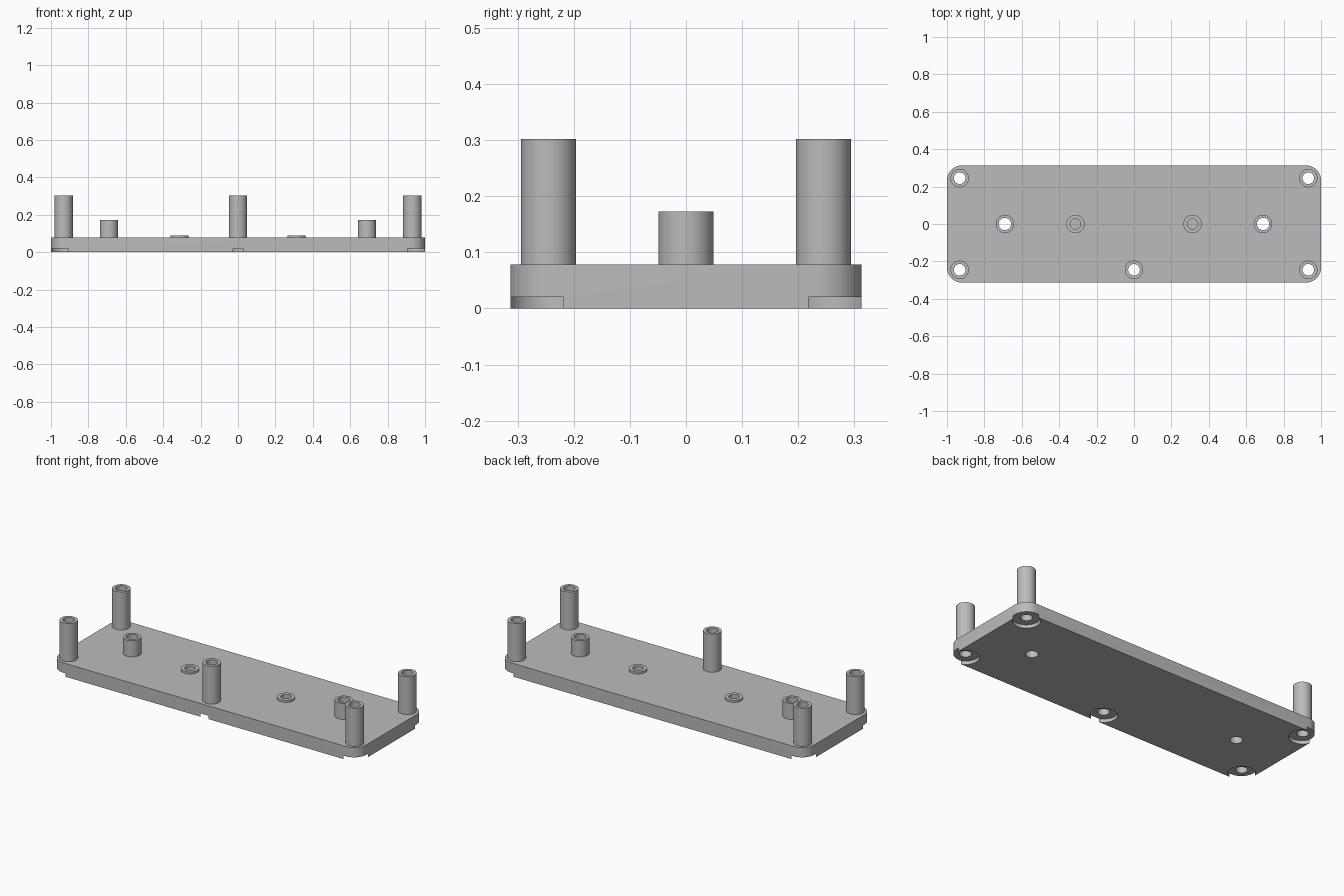
import bpy, bmesh, math
from mathutils import Matrix

if "Cube" in bpy.data.objects:
    bpy.data.objects.remove(bpy.data.objects["Cube"], do_unlink=True)

grey = bpy.data.materials.new("light_grey")
grey.use_nodes = True
COLOUR = (0.5, 0.5, 0.5, 1)
grey.diffuse_color = COLOUR
grey.node_tree.nodes["Principled BSDF"].inputs["Base Color"].default_value = COLOUR

HALF_X, HALF_Y, THICK = 1.0, 0.313, 0.078
CORNER_R, POST_R, BORE_R, COUNTERBORE_R = 0.08, 0.049, 0.031, 0.073
SIDES = 48


def finish(name, bm):
    bmesh.ops.recalc_face_normals(bm, faces=bm.faces)
    mesh = bpy.data.meshes.new(name)
    bm.to_mesh(mesh)
    bm.free()
    mesh.materials.append(grey)
    obj = bpy.data.objects.new(name, mesh)
    bpy.context.collection.objects.link(obj)
    return obj


def activate(obj):
    bpy.ops.object.select_all(action="DESELECT")
    obj.select_set(True)
    bpy.context.view_layer.objects.active = obj


def smooth(obj):
    activate(obj)
    bpy.ops.object.shade_smooth_by_angle(angle=math.radians(30))


def drill(obj, x, y, radius, z0, z1):
    """Cut a round hole from z0 to z1."""
    bm = bmesh.new()
    bmesh.ops.create_cone(bm, cap_ends=True, segments=SIDES, radius1=radius,
                          radius2=radius, depth=z1 - z0,
                          matrix=Matrix.Translation((x, y, (z0 + z1) / 2)))
    cutter = finish("hole_cutter", bm)
    cutter.hide_render = True
    activate(obj)
    mod = obj.modifiers.new("hole", "BOOLEAN")
    mod.operation, mod.solver, mod.object = "DIFFERENCE", "EXACT", cutter
    bpy.ops.object.modifier_apply(modifier=mod.name)
    bpy.data.objects.remove(cutter, do_unlink=True)


def tube(name, x, y, top, bore):
    """Hollow post standing on the plate, turned from its wall section."""
    bm = bmesh.new()
    section = [(POST_R, THICK), (POST_R, top), (bore, top), (bore, THICK)]
    verts = [bm.verts.new((x + r, y, z)) for r, z in section]
    edges = [bm.edges.new(pair) for pair in zip(verts, verts[1:])]
    bmesh.ops.spin(bm, geom=verts + edges, cent=(x, y, 0), axis=(0, 0, 1),
                   angle=math.tau, steps=SIDES)
    bmesh.ops.remove_doubles(bm, verts=bm.verts, dist=1e-5)
    smooth(finish(name, bm))


# Base plate with rounded corners
bm = bmesh.new()
bmesh.ops.create_cube(bm, size=1, matrix=Matrix.Translation((0, 0, THICK / 2))
                      @ Matrix.Diagonal((2 * HALF_X, 2 * HALF_Y, THICK, 1)))
uprights = [e for e in bm.edges if abs(e.verts[0].co.z - e.verts[1].co.z) > 0.01]
bmesh.ops.bevel(bm, geom=uprights, offset=CORNER_R, segments=10, profile=0.5,
                affect="EDGES")
plate = finish("base_plate", bm)

# Tall screw posts with counterbored holes below
tall = [(sx * 0.932, sy * 0.245) for sx in (-1, 1) for sy in (-1, 1)] + [(0, -0.245)]
for x, y in tall:
    drill(plate, x, y, COUNTERBORE_R, -0.05, 0.02)
    drill(plate, x, y, BORE_R, -0.05, 0.2)
    tube("tall_post", x, y, 0.302, BORE_R)

# Short posts with through holes, and low bosses with blind holes
for side in (-1, 1):
    drill(plate, side * 0.69, 0, 0.033, -0.05, 0.2)
    tube("short_post", side * 0.69, 0, 0.173, 0.033)
    drill(plate, side * 0.313, 0, 0.028, 0.03, 0.2)
    tube("low_boss", side * 0.313, 0, 0.09, 0.028)

smooth(plate)
